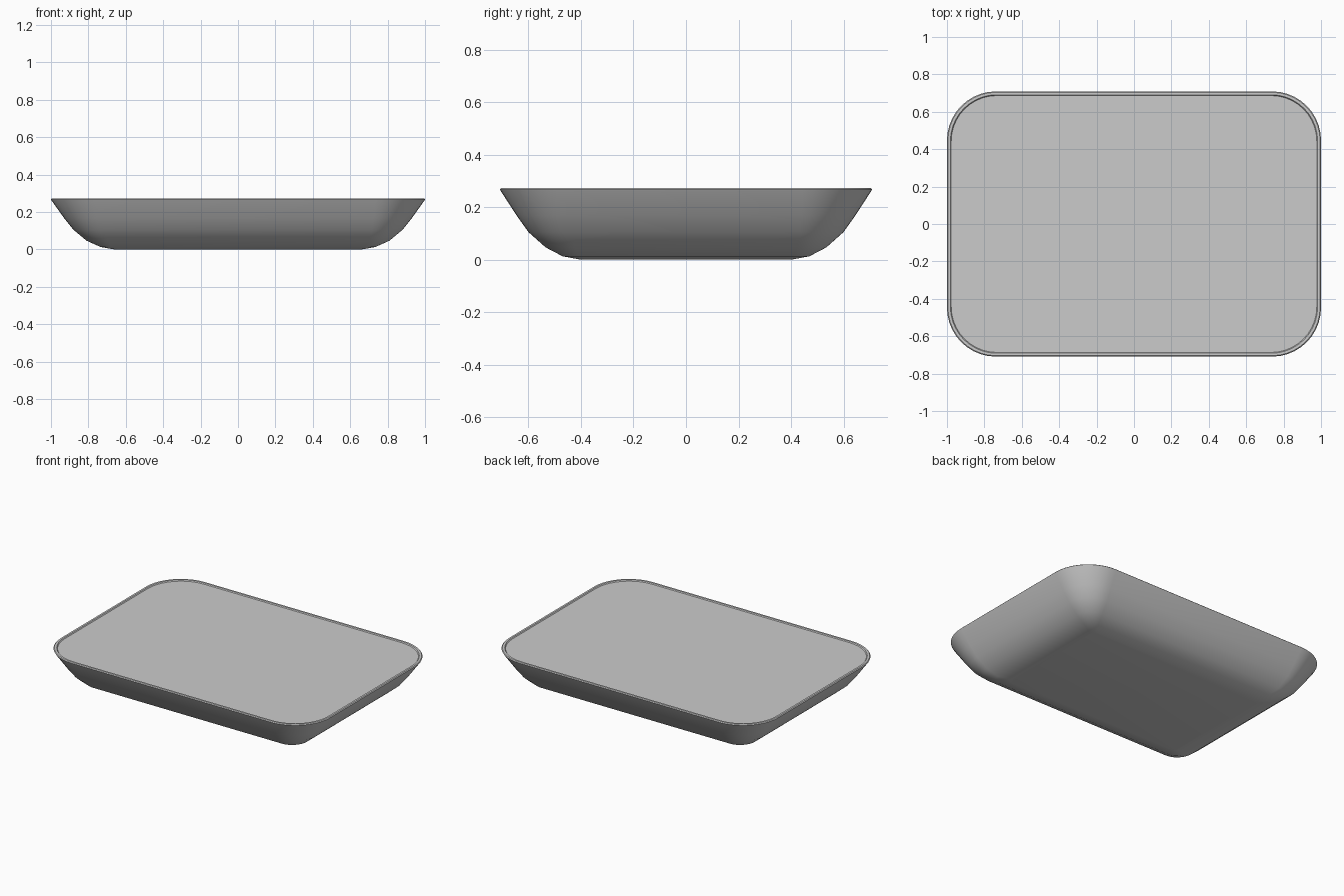
import bpy, bmesh
from math import sin, cos, pi

if "Cube" in bpy.data.objects:
    bpy.data.objects.remove(bpy.data.objects["Cube"])

SEG = 10  # steps per rounded corner


def ring(bm, hx, hy, r, z):
    """Rounded rectangle loop of vertices."""
    out = []
    for k, (sx, sy) in enumerate([(1, 1), (-1, 1), (-1, -1), (1, -1)]):
        for i in range(SEG + 1):
            a = (k + i / SEG) * pi / 2
            out.append(bm.verts.new((sx * (hx - r) + r * cos(a),
                                     sy * (hy - r) + r * sin(a), z)))
    return out


def build(name, rings, cap_start, cap_end):
    bm = bmesh.new()
    loops = [ring(bm, *p) for p in rings]
    n = len(loops[0])
    for a, b in zip(loops, loops[1:]):
        for i in range(n):
            j = (i + 1) % n
            bm.faces.new((a[i], a[j], b[j], b[i]))
    if cap_start:
        bm.faces.new(loops[0][::-1])
    if cap_end:
        bm.faces.new(loops[-1])
    me = bpy.data.meshes.new(name)
    bm.normal_update()
    bm.to_mesh(me)
    bm.free()
    ob = bpy.data.objects.new(name, me)
    bpy.context.collection.objects.link(ob)
    bpy.context.view_layer.objects.active = ob
    ob.select_set(True)
    bpy.ops.object.shade_smooth_by_angle(angle=0.6)
    ob.select_set(False)
    return ob


# Tray shell: outside wall, rolled lip, inside wall (hx, hy, corner radius, z)
outer = [(.66, .40, .03, 0), (.735, .47, .06, .013), (.81, .535, .11, .047),
         (.88, .60, .165, .105), (.93, .645, .205, .168), (.997, .706, .26, .262)]
lip = [(1.0, .709, .262, .268), (.995, .704, .258, .273), (.982, .691, .248, .273)]
inner = [(hx - .022, hy - .022, max(r - .015, .02), z + .012) for hx, hy, r, z in outer[:-1]]
build("tray", outer + lip + inner[::-1], True, True)

# Flat film sealing the tray just below the lip
build("cover_film", [(.981, .690, .247, .267)], False, True)
